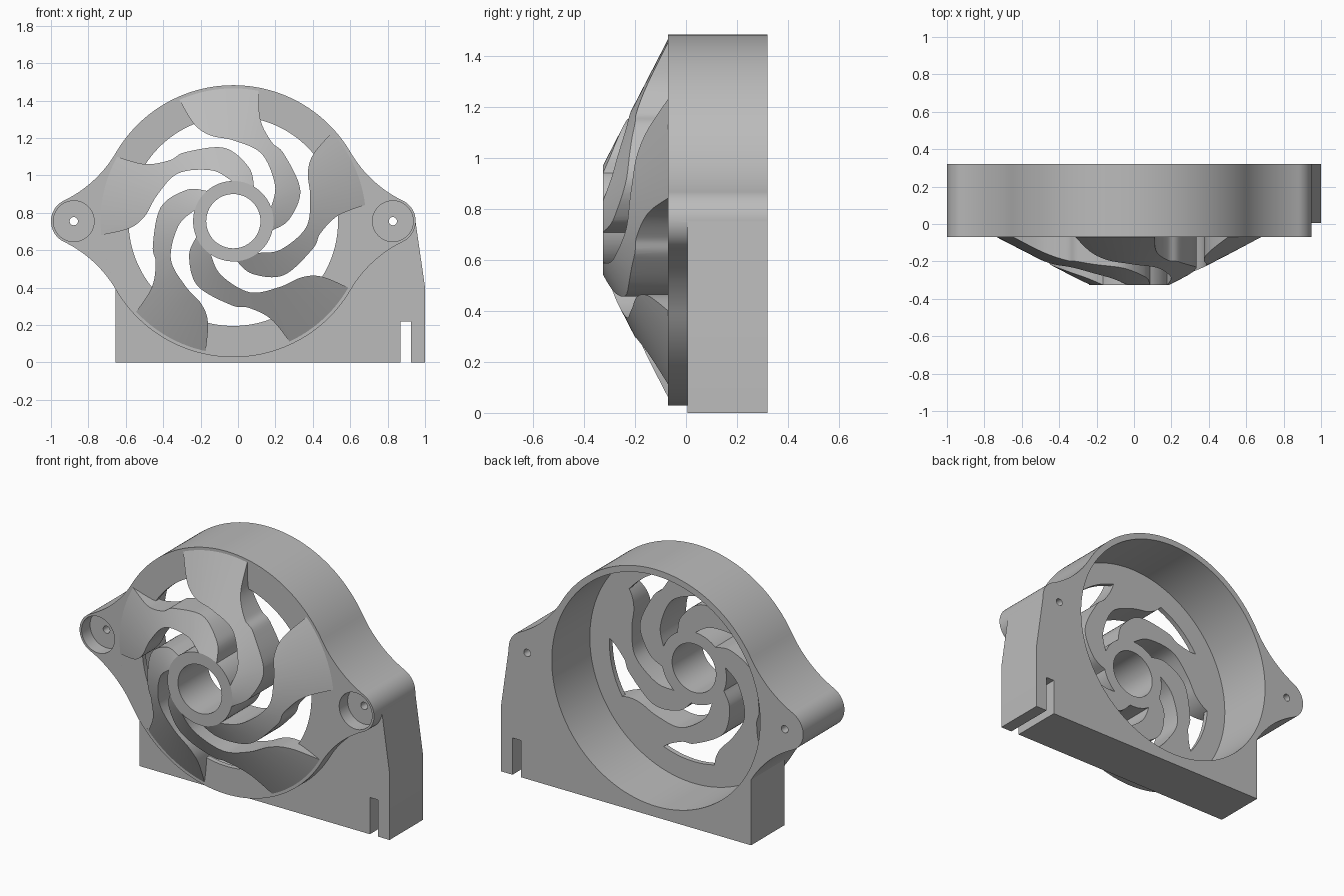
import bpy, bmesh
from math import sin, cos, radians, degrees, acos, atan2, pi
from mathutils import Matrix

cube = bpy.data.objects.get("Cube")
if cube:
    bpy.data.objects.remove(cube, do_unlink=True)

CX, CZ = -0.025, 0.755               # fan axis
RING, EAR, SPAN, FILLET = 0.727, 0.122, 0.853, 0.65
HUB, HUB_HOLE, BORE, FLOOR_HOLE, CONE = 0.215, 0.145, 0.69, 0.56, 0.71
FRONT, BACK, TIP, FLOOR, BASE_FRONT = -0.07, 0.32, -0.325, -0.04, 0.005

grey = bpy.data.materials.new("plain grey")
grey.use_nodes = True
grey.diffuse_color = (0.5, 0.5, 0.5, 1)
grey.node_tree.nodes["Principled BSDF"].inputs["Base Color"].default_value = (0.5, 0.5, 0.5, 1)


def make_object(name, bm):
    bmesh.ops.recalc_face_normals(bm, faces=bm.faces)
    mesh = bpy.data.meshes.new(name)
    bm.to_mesh(mesh)
    bm.free()
    mesh.materials.append(grey)
    obj = bpy.data.objects.new(name, mesh)
    bpy.context.collection.objects.link(obj)
    return obj


def prism(name, points, y0, y1):
    """Extrude an outline in x and z between two depths."""
    clean = [p for i, p in enumerate(points)
             if abs(p[0] - points[i - 1][0]) + abs(p[1] - points[i - 1][1]) > 1e-5]
    bm = bmesh.new()
    face = bm.faces.new([bm.verts.new((x, y0, z)) for x, z in clean])
    new = bmesh.ops.extrude_face_region(bm, geom=[face])["geom"]
    verts = [v for v in new if isinstance(v, bmesh.types.BMVert)]
    bmesh.ops.translate(bm, verts=verts, vec=(0, y1 - y0, 0))
    return make_object(name, bm)


def arc(cx, cz, r, a0, a1, n):
    angles = [radians(a0 + (a1 - a0) * i / n) for i in range(n + 1)]
    return [(cx + r * cos(a), cz + r * sin(a)) for a in angles]


def cylinder(name, x, r, y0, y1, n=128):
    return prism(name, arc(x, CZ, r, 0, 360, n)[:-1], y0, y1)


def combine(obj, tool, operation="DIFFERENCE"):
    mod = obj.modifiers.new("combine", "BOOLEAN")
    mod.operation, mod.solver, mod.object = operation, "EXACT", tool
    bpy.context.view_layer.objects.active = obj
    bpy.ops.object.modifier_apply(modifier=mod.name)
    bpy.data.objects.remove(tool, do_unlink=True)


def body_outline():
    """Ring with two ears, blended by concave fillets; one quarter is mirrored."""
    a, b = RING + FILLET, EAR + FILLET
    A = acos((a * a + SPAN * SPAN - b * b) / (2 * a * SPAN))
    fx, fz = a * cos(A), a * sin(A)
    t = degrees(atan2(fz, fx - SPAN))
    A = degrees(A)
    quarter = (arc(SPAN, 0, EAR, 0, t, 16) + arc(fx, fz, FILLET, t + 180, A + 180, 20)
               + arc(0, 0, RING, A, 90, 32))
    half = quarter + [(-x, z) for x, z in reversed(quarter)]
    full = half + [(x, -z) for x, z in reversed(half)]
    return [(CX + x, CZ + z) for x, z in full]


# Spoke edges as (radius, degrees), from the rim to the hub
TRAILING = [(.71, 114), (.56, 112), (.475, 105), (.43, 89), (.39, 67), (.295, 41), (HUB, 20)]
LEADING = [(.71, 79), (.56, 75), (.47, 64), (.45, 53), (.395, 25), (.30, 2), (HUB, -13)]


def smooth_edge(keys, start, turn):
    """Smooth curve through the polar points, starting at the given key."""
    pts = [(CX + r * cos(radians(d + turn)), CZ + r * sin(radians(d + turn))) for r, d in keys]
    pts = [pts[0]] + pts + [pts[-1]]
    out = []
    for i in range(start + 1, len(pts) - 2):
        p, q, r, s = pts[i - 1:i + 3]
        for k in range(8):
            t = k / 8
            out.append(tuple(0.5 * (2 * q[c] + (r[c] - p[c]) * t
                                    + (2 * p[c] - 5 * q[c] + 4 * r[c] - s[c]) * t * t
                                    + (3 * q[c] - p[c] - 3 * r[c] + s[c]) * t ** 3)
                             for c in (0, 1)))
    return out + [pts[-1]]


def opening(start, turn):
    """Outline of the gap between two neighbouring spokes."""
    near = smooth_edge(TRAILING, start, turn)
    far = smooth_edge(LEADING, start, turn + 72)
    hub = arc(CX, CZ, HUB, TRAILING[-1][1] + turn, LEADING[-1][1] + 72 + turn, 14)
    rim = arc(CX, CZ, TRAILING[start][0], LEADING[start][1] + 72 + turn,
              TRAILING[start][1] + turn, 16)
    return near + hub[1:-1] + far[::-1] + rim[1:-1]


# Housing: ring with ears, joined to the standing base
housing = prism("fan_housing", body_outline(), FRONT, BACK)
base = prism("base", [(-.655, 0), (.87, 0), (.87, .22), (.925, .22), (.925, 0), (1, 0),
                      (1, .4), (CX + SPAN + EAR - .001, CZ), (.5, CZ), (-.5, CZ), (-.655, .6)],
             BASE_FRONT, BACK)
combine(housing, base, "UNION")
combine(housing, cylinder("bore", CX, BORE, FLOOR, BACK + 0.1))

# Screw holes with counterbores in both ears
for side in (-1, 1):
    x = CX + side * SPAN
    combine(housing, cylinder("counterbore", x, 0.109, FRONT - 0.1, FRONT + 0.08, 48))
    combine(housing, cylinder("screw_hole", x, 0.022, FRONT - 0.1, BACK + 0.1, 24))

# Conical grille in front of the ring
bm = bmesh.new()
turned = Matrix.Translation((CX, (FRONT + TIP) / 2, CZ)) @ Matrix.Rotation(pi / 2, 4, "X")
bmesh.ops.create_cone(bm, cap_ends=True, segments=128, radius1=CONE, radius2=HUB,
                      depth=FRONT - TIP, matrix=turned)
grille = make_object("spoke_grille", bm)

# Five swirling gaps through the grille and the floor behind it
for i in range(5):
    wide = [(CX + (x - CX) * 1.0, z) for x, z in opening(0, 72 * i)]
    combine(grille, prism("gap", wide, TIP - 0.1, FRONT + 0.1))
    combine(housing, prism("floor_gap", opening(1, 72 * i), FRONT - 0.1, FLOOR + 0.1))

# Hub hole
for obj in (grille, housing):
    combine(obj, cylinder("hub_hole", CX, HUB_HOLE, TIP - 0.1, FLOOR + 0.1, 64))

# Smooth curved walls, keep edges sharp
for obj in (grille, housing):
    bpy.ops.object.select_all(action="DESELECT")
    obj.select_set(True)
    bpy.context.view_layer.objects.active = obj
    bpy.ops.object.shade_smooth_by_angle(angle=radians(20))
